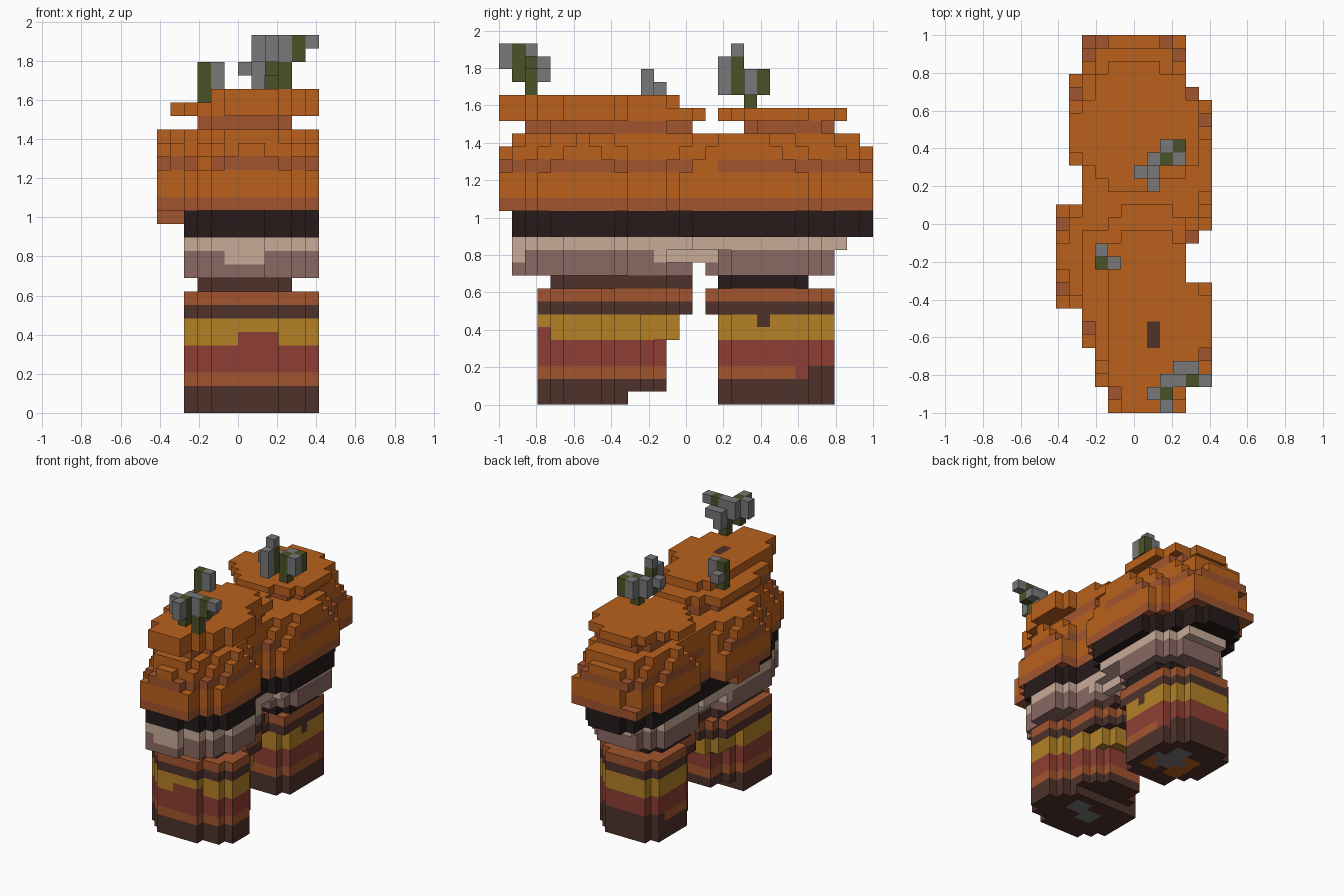
import bpy
import bmesh

cube = bpy.data.objects.get("Cube")
if cube:
    bpy.data.objects.remove(cube)

# One block of the grid; the grid is 12 wide, 29 deep and 28 high
UNIT = 2 / 29
WIDE, DEEP = 12, 29

COLOURS = {
    "orange": "BA611C", "rust": "A2552E", "black": "261B1A", "pink": "C8AB99",
    "mauve": "8A6963", "dark_brown": "4F322B", "yellow": "B38126",
    "red": "8E3F33", "grey": "787878", "green": "4A5228",
}


def linear(byte):
    c = byte / 255
    return c / 12.92 if c <= 0.04045 else ((c + 0.055) / 1.055) ** 2.4


def make_material(name, code):
    mat = bpy.data.materials.new(name)
    mat.use_nodes = True
    rgba = tuple(linear(b) for b in bytes.fromhex(code)) + (1.0,)
    mat.diffuse_color = rgba
    shader = mat.node_tree.nodes["Principled BSDF"]
    shader.inputs["Base Color"].default_value = rgba
    shader.inputs["Roughness"].default_value = 0.9
    return mat


materials = [make_material(n, c) for n, c in COLOURS.items()]
slot = {n: i for i, n in enumerate(COLOURS)}
parts = {}   # part name -> {block: colour}


def outline(*rects):
    """Union of rectangles (x first, x last, y first, y last)."""
    return {(x, y) for a, b, c, d in rects
            for x in range(a, b + 1) for y in range(c, d + 1)}


def round_off(shape, passes):
    """Wear away the corners of an outline."""
    for _ in range(passes):
        shape = {(x, y) for x, y in shape if sum(
            (x + i, y + j) in shape
            for i in (-1, 0, 1) for j in (-1, 0, 1)) > 5}
    return shape


def fill(part, colour, levels, shape):
    cells = parts.setdefault(part, {})
    for x, y in shape:
        for z in range(levels[0], levels[1] + 1):
            cells[x, y, z] = colour


def recolour(part, colour, levels, *rects):
    """Change the colour of blocks that already exist."""
    have = {(x, y) for x, y, z in parts[part] if z == levels[0]}
    fill(part, colour, levels, outline(*rects) & have)


# Layer outlines
front_foot = outline((4, 8, 3, 9), (3, 10, 4, 8), (3, 9, 9, 9),
                     (2, 11, 5, 7), (2, 9, 8, 9))
front_shin = front_foot | outline((3, 9, 10, 10), (4, 8, 11, 11),
                                  (4, 7, 12, 12))
front_knee = front_shin | outline((3, 8, 11, 12), (4, 7, 13, 13))
front_ledge = front_knee | outline((2, 9, 10, 12), (3, 8, 13, 13),
                                   (4, 7, 14, 14))
back_foot = outline((4, 8, 17, 24), (4, 9, 18, 23), (3, 9, 19, 23),
                    (2, 9, 20, 23), (2, 8, 24, 24), (3, 7, 25, 25))
back_ledge = back_foot | outline((4, 7, 16, 16), (3, 9, 17, 18))
front_neck = outline((4, 8, 4, 14), (3, 9, 5, 12))
back_neck = outline((4, 8, 17, 23), (3, 9, 18, 22))

front_belly = outline((4, 7, 1, 14), (4, 9, 2, 9), (3, 10, 3, 9),
                      (2, 11, 5, 8), (2, 9, 9, 12))
back_belly = outline((4, 8, 16, 25), (3, 9, 17, 24), (2, 10, 18, 23))
bridge = outline((3, 8, 13, 17))
pink_band = front_belly | back_belly | outline(
    (2, 9, 9, 16), (4, 8, 26, 26), (10, 10, 15, 23))
black_band = pink_band | outline(
    (3, 8, 3, 27), (2, 9, 5, 25), (10, 11, 4, 8), (10, 10, 14, 23),
    (11, 11, 15, 22), (4, 7, 28, 28))
full = outline((4, 9, 0, 28), (3, 9, 2, 28), (2, 9, 5, 28), (0, 3, 8, 15),
               (1, 3, 19, 25), (10, 11, 3, 9), (10, 10, 2, 9),
               (10, 10, 13, 24), (11, 11, 14, 23))

# Striped legs, bottom to top
for leg, foot, shin, knee, ledge, neck, neck_colour in (
        ("front_leg", front_foot, front_shin, front_knee, front_ledge,
         front_neck, "dark_brown"),
        ("back_leg", back_foot, back_foot, back_foot, back_ledge,
         back_neck, "black")):
    fill(leg, "dark_brown", (0, 0), foot)
    fill(leg, "dark_brown", (1, 1), shin)
    fill(leg, "rust", (2, 2), shin)
    fill(leg, "red", (3, 4), shin)
    fill(leg, "yellow", (5, 6), knee)
    fill(leg, "dark_brown", (7, 7), ledge)
    fill(leg, "rust", (8, 8), ledge)
    fill(leg, neck_colour, (9, 9), neck)

# Uneven stripe edges and the patches under the feet
recolour("front_leg", "red", (5, 5), (6, 8, 3, 3))
recolour("front_leg", "grey", (0, 0), (5, 6, 6, 7), (7, 8, 7, 8))
recolour("back_leg", "dark_brown", (6, 6), (9, 9, 20, 20))
recolour("back_leg", "dark_brown", (2, 2), (2, 9, 24, 25))
recolour("back_leg", "red", (2, 2), (9, 9, 23, 23))
recolour("back_leg", "orange", (0, 0), (4, 5, 19, 22), (7, 8, 19, 20))
recolour("back_leg", "grey", (0, 0), (6, 7, 20, 23), (5, 8, 21, 21))

# Pale bands and the dark band of the arch
fill("pale_bands", "mauve", (10, 11), front_belly | back_belly)
fill("pale_bands", "mauve", (11, 11), bridge)
recolour("pale_bands", "pink", (11, 11), (5, 7, 1, 1), (0, 11, 12, 16))
fill("pale_bands", "pink", (12, 12), pink_band)
fill("dark_band", "black", (13, 14), black_band)
fill("arch_top", "rust", (14, 14), outline((0, 1, 10, 13)))

# Broad orange top with rust stripes, worn narrower towards the top
fill("arch_top", "rust", (15, 15), full)
fill("arch_top", "orange", (16, 17), full - outline((2, 3, 28, 28)))
fill("arch_top", "rust", (18, 18), round_off(full, 1))
recolour("arch_top", "orange", (18, 18), (0, 11, 15, 16), (3, 3, 2, 4))
fill("arch_top", "orange", (19, 19), round_off(full, 2))
fill("arch_top", "orange", (20, 20),
     round_off(full, 3) - outline((0, 11, 28, 28)))

# Stepped caps on both ends
fill("front_cap", "rust", (21, 21), outline((4, 8, 2, 14), (3, 9, 4, 12)))
fill("front_cap", "orange", (22, 22), outline(
    (5, 8, 0, 15), (4, 9, 2, 14), (3, 9, 4, 13), (2, 9, 7, 13),
    (10, 10, 3, 9), (11, 11, 5, 8)))
fill("front_cap", "orange", (23, 23), outline(
    (5, 8, 0, 13), (4, 9, 2, 12), (10, 10, 3, 9), (11, 11, 5, 8)))
recolour("front_cap", "dark_brown", (23, 23), (7, 7, 5, 6))
fill("back_cap", "rust", (21, 21), outline((4, 8, 19, 25), (3, 9, 20, 24)))
fill("back_cap", "orange", (22, 22), outline(
    (4, 7, 17, 26), (3, 9, 18, 25), (2, 10, 19, 23), (1, 1, 20, 22)))


def plant(name, colour, *columns):
    for x, y, low, high in columns:
        fill(name, colour, (low, high), {(x, y)})


# Branching plants
plant("front_plant", "green", (9, 2, 24, 25), (8, 1, 25, 27),
      (10, 2, 26, 27))
plant("front_plant", "grey", (8, 2, 26, 27), (9, 2, 26, 27), (11, 2, 27, 27),
      (9, 3, 25, 26), (10, 3, 26, 26), (7, 1, 26, 27), (8, 0, 26, 27))
plant("middle_plant", "green", (3, 11, 23, 25))
plant("middle_plant", "grey", (3, 12, 24, 24), (4, 11, 24, 25))
plant("back_plant", "green", (8, 19, 23, 25), (9, 20, 24, 25), (7, 18, 24, 26))
plant("back_plant", "grey", (9, 19, 24, 25), (8, 20, 24, 25), (7, 19, 24, 25),
      (7, 18, 27, 27), (6, 18, 25, 25), (7, 17, 24, 26))

solid = set().union(*parts.values())


def build(name, cells):
    """Turn blocks into a mesh of their exposed faces."""
    bm = bmesh.new()
    corners = {}

    def corner(p):
        if p not in corners:
            corners[p] = bm.verts.new(((p[0] - WIDE / 2) * UNIT,
                                       (p[1] - DEEP / 2) * UNIT, p[2] * UNIT))
        return corners[p]

    for cell, colour in cells.items():
        for axis in range(3):
            for side in (0, 1):
                near = list(cell)
                near[axis] += 2 * side - 1
                if tuple(near) in solid:
                    continue
                ring = []
                for u, v in ((0, 0), (1, 0), (1, 1), (0, 1)):
                    p = list(cell)
                    p[axis] += side
                    p[(axis + 1) % 3] += u
                    p[(axis + 2) % 3] += v
                    ring.append(corner(tuple(p)))
                face = bm.faces.new(ring if side else ring[::-1])
                face.material_index = slot[colour]
    mesh = bpy.data.meshes.new(name)
    bm.to_mesh(mesh)
    bm.free()
    for mat in materials:
        mesh.materials.append(mat)
    bpy.context.collection.objects.link(bpy.data.objects.new(name, mesh))


for part_name, blocks in parts.items():
    build(part_name, blocks)
